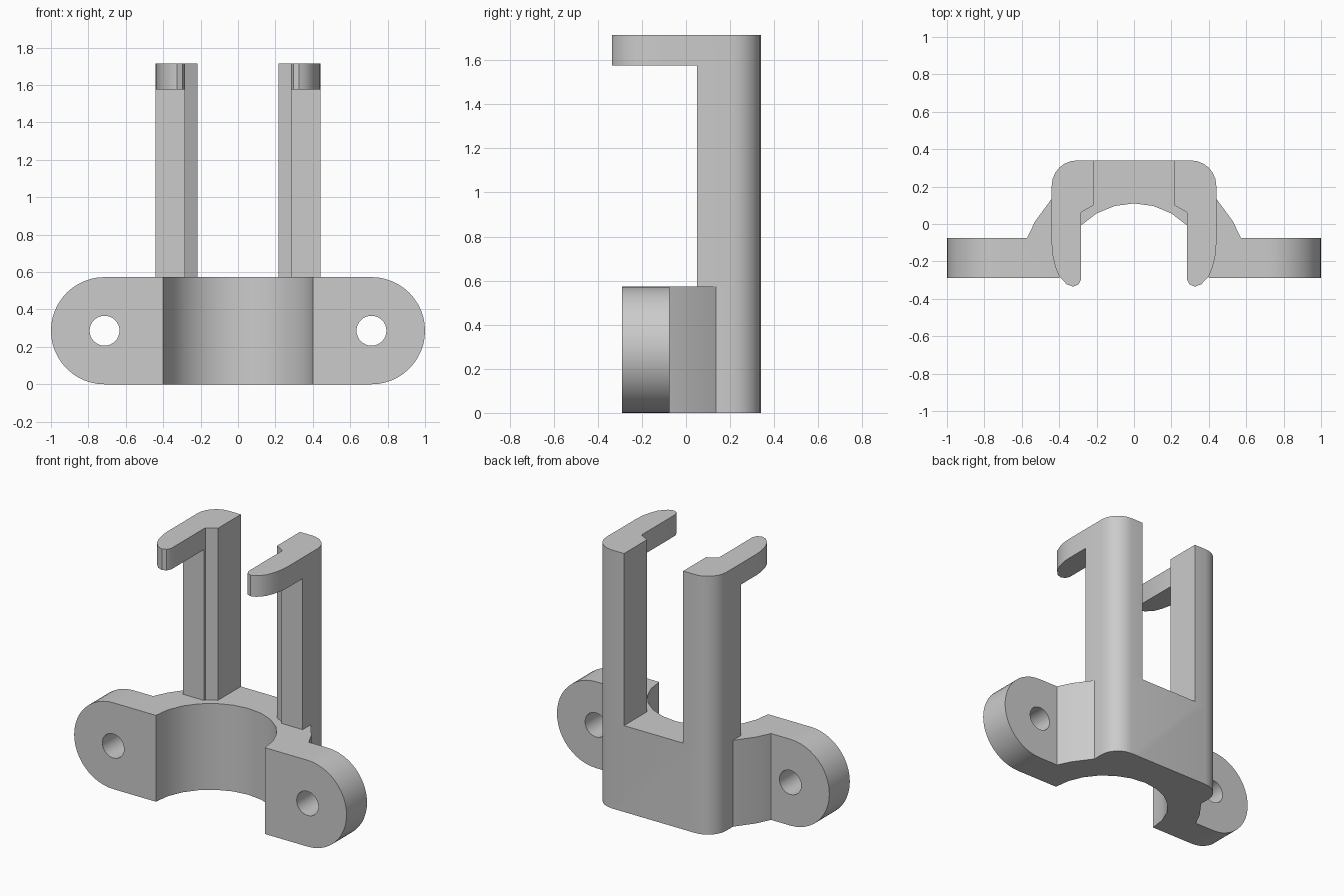
import bpy, bmesh, math
from mathutils import Vector

cube = bpy.data.objects.get("Cube")
if cube:
    bpy.data.objects.remove(cube, do_unlink=True)

grey = bpy.data.materials.new("plain grey")
grey.use_nodes = True
colour = (0.6, 0.6, 0.6, 1)
grey.diffuse_color = colour
grey.node_tree.nodes["Principled BSDF"].inputs["Base Color"].default_value = colour

BASE_H, TOP, HOOK_Z = 0.573, 1.715, 1.575
FRONT, BACK, WING_BACK = -0.29, 0.34, -0.075
SIDE, CORNER = 0.44, 0.135
EAR_X, EAR_R, HOLE_R = 1 - BASE_H / 2, BASE_H / 2, 0.08


def arc(cx, cy, r, start, end, steps):
    angles = [math.radians(start + (end - start) * i / steps) for i in range(steps + 1)]
    return [(cx + r * math.cos(a), cy + r * math.sin(a)) for a in angles]


def flip(points):
    return [(-x, y) for x, y in reversed(points)]


def prism(name, outline, low, high, upright=False):
    """Extrude an outline along z, or along y when upright."""
    bm = bmesh.new()
    place = (lambda p: (p[0], low, p[1])) if upright else (lambda p: (p[0], p[1], low))
    face = bm.faces.new([bm.verts.new(place(p)) for p in outline])
    new = bmesh.ops.extrude_face_region(bm, geom=[face])["geom"]
    step = Vector((0, high - low, 0) if upright else (0, 0, high - low))
    bmesh.ops.translate(bm, vec=step, verts=[v for v in new if isinstance(v, bmesh.types.BMVert)])
    bmesh.ops.recalc_face_normals(bm, faces=bm.faces)
    mesh = bpy.data.meshes.new(name)
    bm.to_mesh(mesh)
    bm.free()
    mesh.materials.append(grey)
    obj = bpy.data.objects.new(name, mesh)
    bpy.context.collection.objects.link(obj)
    return obj


def activate(obj):
    bpy.ops.object.select_all(action='DESELECT')
    obj.select_set(True)
    bpy.context.view_layer.objects.active = obj


def cut(obj, cutter, operation):
    activate(obj)
    mod = obj.modifiers.new("cut", 'BOOLEAN')
    mod.operation, mod.object, mod.solver = operation, cutter, 'EXACT'
    bpy.ops.object.modifier_apply(modifier=mod.name)
    bpy.data.objects.remove(cutter, do_unlink=True)


def smooth(obj):
    activate(obj)
    bpy.ops.object.shade_smooth_by_angle(angle=math.radians(30))


# Clamp base: half ring, squared back and two wings in one plan outline
back_corner = arc(SIDE - CORNER, BACK - CORNER, CORNER, 0, 90, 6)
ring_outside = arc(0, FRONT, 0.61, 30, 45, 1)
right_half = ([(1.1, FRONT), (1.1, WING_BACK), (0.572, WING_BACK)]
              + ring_outside[:1] + [(SIDE, 0.135)] + back_corner)
saddle = arc(0, FRONT, 0.4, 180, 0, 12)
base = prism("clamp_base", right_half + flip(right_half) + saddle, 0, BASE_H)

# Rounded wing ends and screw holes
stadium = arc(EAR_X, EAR_R, EAR_R, -90, 90, 24)
cut(base, prism("end_cutter", stadium + flip(stadium), -1, 1, True), 'INTERSECT')
for side in (-1, 1):
    hole = arc(side * EAR_X, EAR_R, HOLE_R, 0, 360, 32)[:-1]
    cut(base, prism("hole_cutter", hole, -1, 1, True), 'DIFFERENCE')
smooth(base)

# Upright arms with forward hooks
hook_tip = [(0.283, -0.295), (0.297, -0.323), (0.325, -0.335), (0.36, -0.322),
            (0.4, -0.28), (0.422, -0.225), (0.436, -0.165), (SIDE, -0.11)]
arm_plan = [(0.217, BACK), (0.217, 0.1), (0.283, 0.062)] + hook_tip + back_corner
for name, plan in (("left_arm", arm_plan), ("right_arm", flip(arm_plan))):
    arm = prism(name, plan, BASE_H, TOP)
    notch = [(-1, -1), (1, -1), (1, 0.05), (-1, 0.05)]
    cut(arm, prism("notch_cutter", notch, 0, HOOK_Z), 'DIFFERENCE')
    smooth(arm)
